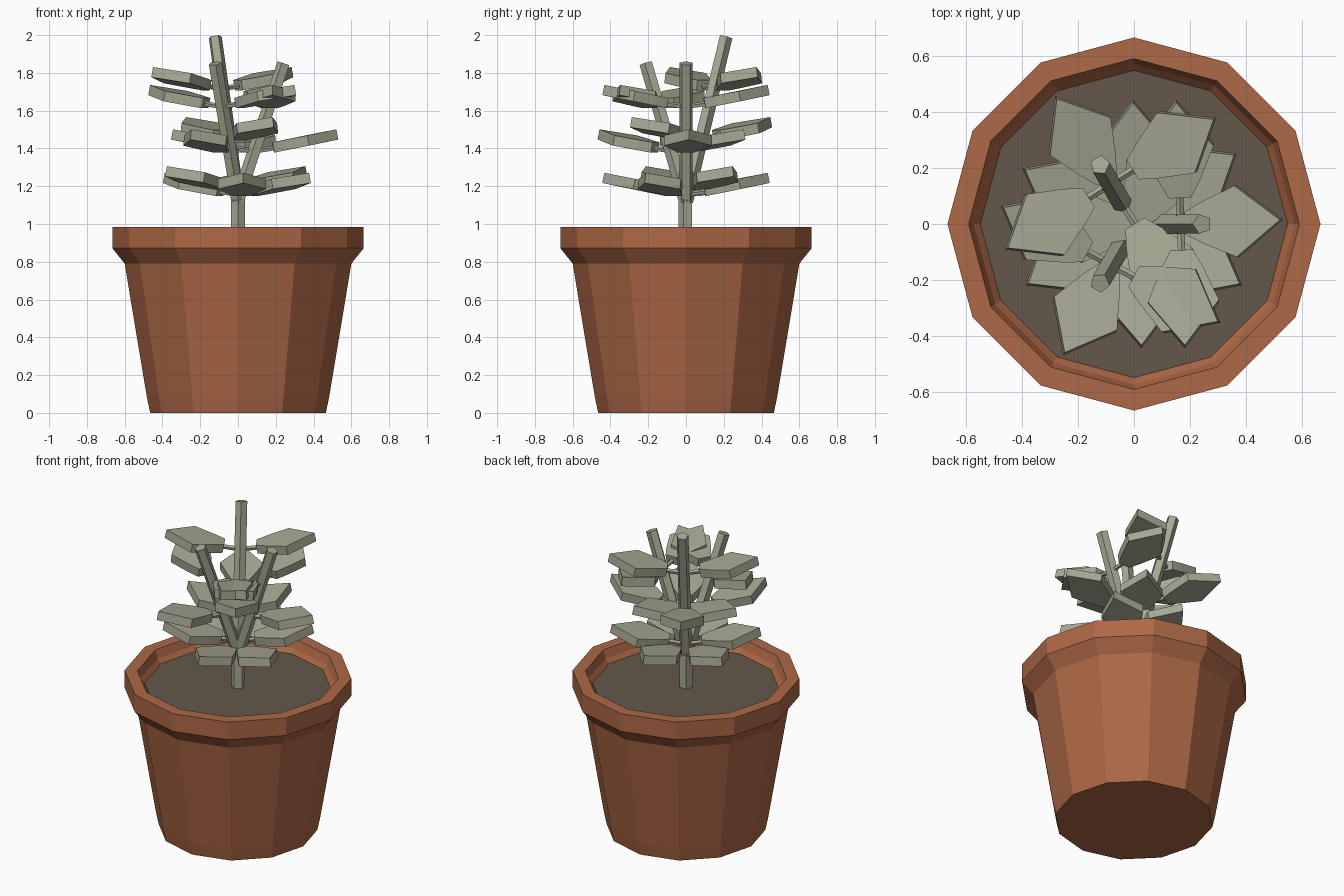
import bpy, bmesh, math
from mathutils import Vector, Matrix

if "Cube" in bpy.data.objects:
    bpy.data.objects.remove(bpy.data.objects["Cube"])


def material(name, rgb):
    m = bpy.data.materials.new(name)
    m.diffuse_color = (*rgb, 1)
    m.use_nodes = True
    m.node_tree.nodes["Principled BSDF"].inputs["Base Color"].default_value = m.diffuse_color
    return m


TERRACOTTA = material("terracotta", (0.42, 0.138, 0.061))
SOIL = material("soil", (0.125, 0.095, 0.07))
FOLIAGE = material("grey_green", (0.39, 0.39, 0.30))


def finish(name, bm, mat):
    bmesh.ops.recalc_face_normals(bm, faces=bm.faces)
    me = bpy.data.meshes.new(name)
    bm.to_mesh(me)
    bm.free()
    me.materials.append(mat)
    ob = bpy.data.objects.new(name, me)
    bpy.context.collection.objects.link(ob)
    return ob


def lathe(name, profile, sides, mat):
    bm = bmesh.new()
    rings = []
    for r, z in profile:
        rings.append([bm.verts.new((r * math.cos(2 * math.pi * i / sides),
                                    r * math.sin(2 * math.pi * i / sides), z))
                      for i in range(sides)])
    for a, b in zip(rings, rings[1:]):
        for i in range(sides):
            j = (i + 1) % sides
            bm.faces.new((a[i], a[j], b[j], b[i]))
    bm.faces.new(rings[0])
    bm.faces.new(rings[-1])
    return finish(name, bm, mat)


def rod(name, p, q, r1, r2, sides=5):
    p, q = Vector(p), Vector(q)
    d = q - p
    bm = bmesh.new()
    bmesh.ops.create_cone(bm, cap_ends=True, segments=sides, radius1=r1,
                          radius2=r2, depth=d.length)
    rot = d.to_track_quat('Z', 'Y').to_matrix().to_4x4()
    bm.transform(Matrix.Translation((p + q) / 2) @ rot)
    return finish(name, bm, FOLIAGE)


# leaf outline: distance from the stem, half width
LEAF = [(0.10, 0.04), (0.165, 0.075), (0.285, 0.127)]
TIP = 0.447
THICK = 0.055


def leaf(name, origin, angle):
    outline = [(u, -v) for u, v in LEAF] + [(TIP, 0)] + [(u, v) for u, v in reversed(LEAF)]
    bm = bmesh.new()
    low = [bm.verts.new((u, v, -THICK / 2)) for u, v in outline]
    top = [bm.verts.new((u, v, THICK / 2)) for u, v in outline]
    bm.faces.new(low)
    bm.faces.new(top)
    n = len(outline)
    for i in range(n):
        j = (i + 1) % n
        bm.faces.new((low[i], low[j], top[j], top[i]))
    bm.transform(Matrix.Translation(origin) @ Matrix.Rotation(angle, 4, 'Z')
                 @ Matrix.Rotation(math.radians(-11.5), 4, 'Y'))
    finish(name, bm, FOLIAGE)
    # thin stalk joining leaf to stem
    out = Vector((math.cos(angle), math.sin(angle), 0))
    rod(name + "_stalk", origin, origin + out * 0.13 + Vector((0, 0, 0.02)), 0.014, 0.014)


# pot with rim, and the soil inside
lathe("pot", [(0.465, 0), (0.482, 0.08), (0.60, 0.79), (0.665, 0.872), (0.665, 0.985),
              (0.59, 0.985), (0.572, 0.935), (0.54, 0.895)], 12, TERRACOTTA)
lathe("soil", [(0.535, 0.885), (0.548, 0.908)], 12, SOIL)

# trunk
FORK = Vector((0, 0, 1.12))
rod("trunk", (0, 0, 0.88), (0, 0, 1.2), 0.04, 0.038)

# three slanted stems, each with three crossed pairs of leaves
stems = [(0, 1.85, (1.155, 1.385, 1.62)),
         (120, 1.99, (1.19, 1.45, 1.715)),
         (240, 1.85, (1.155, 1.385, 1.62))]
for k, (deg, top, tiers) in enumerate(stems, 1):
    a = math.radians(deg)
    end = Vector((0.243 * math.cos(a), 0.243 * math.sin(a), top))
    rod(f"stem_{k}", FORK, end, 0.038, 0.036)
    for t, z in enumerate(tiers):
        at = FORK.lerp(end, (z - FORK.z) / (top - FORK.z))
        turn = 0 if t == 1 else 90
        for s in (0, 180):
            leaf(f"leaf_{k}_{t}_{s}", at, a + math.radians(turn + s + 2))
